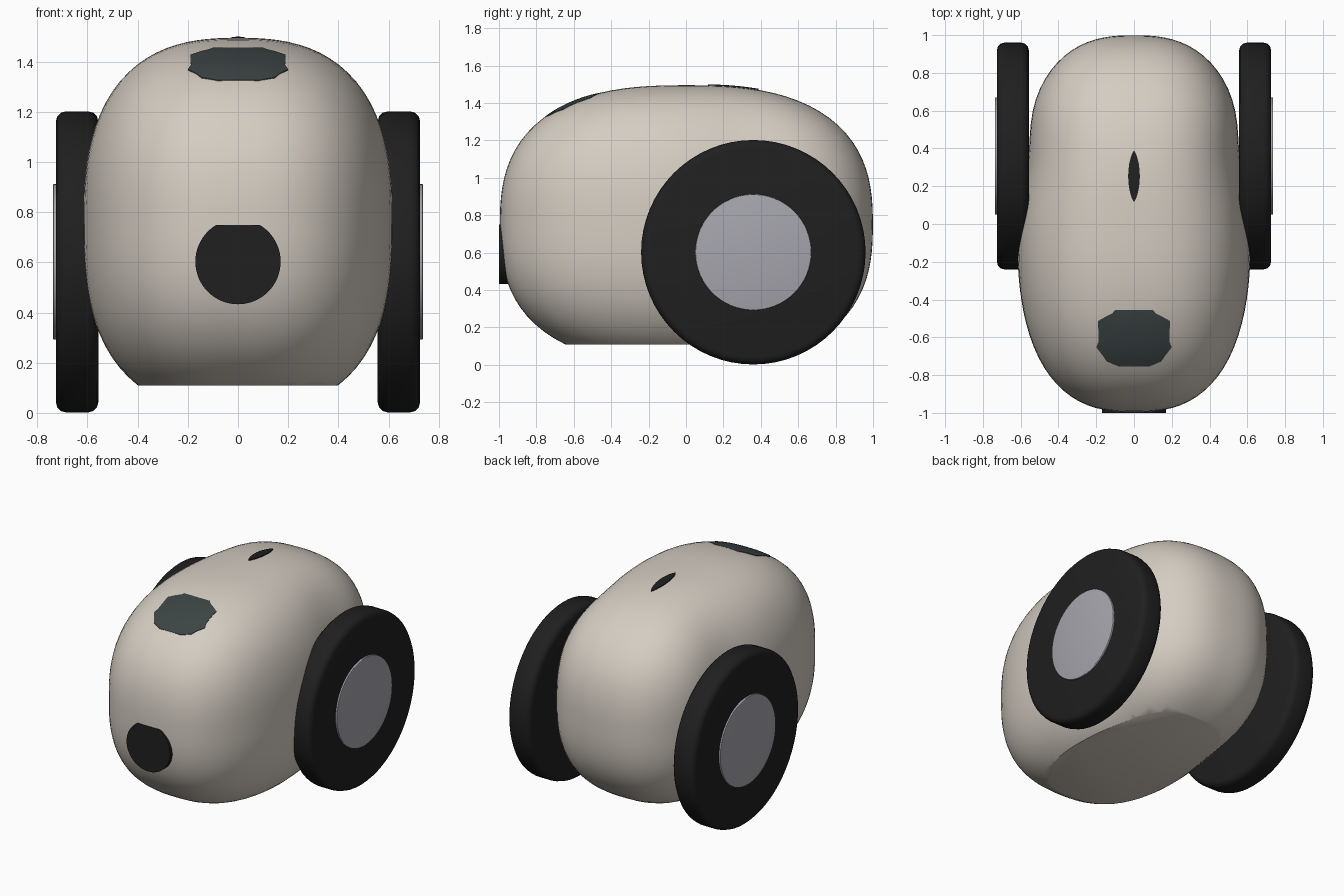
import bpy, bmesh, math
from mathutils import Vector, Matrix

cube = bpy.data.objects.get("Cube")
if cube:
    bpy.data.objects.remove(cube, do_unlink=True)

POWER = 2.6
HALF = Vector((0.62, 0.997, 0.745))
CENTRE = Vector((0, 0.002, 0.75))


def material(name, colour):
    m = bpy.data.materials.new(name)
    m.use_nodes = True
    m.diffuse_color = (*colour, 1)
    m.node_tree.nodes["Principled BSDF"].inputs["Base Color"].default_value = (*colour, 1)
    return m


cream = material("warm cream", (0.66, 0.61, 0.54))
black = material("rubber black", (0.014, 0.014, 0.014))
slate = material("dark slate", (0.045, 0.058, 0.058))
silver = material("silver grey", (0.38, 0.38, 0.42))


def finish(name, bm, mat, angle=35):
    bmesh.ops.recalc_face_normals(bm, faces=bm.faces)
    mesh = bpy.data.meshes.new(name)
    bm.to_mesh(mesh)
    bm.free()
    mesh.materials.append(mat)
    obj = bpy.data.objects.new(name, mesh)
    bpy.context.collection.objects.link(obj)
    bpy.ops.object.select_all(action='DESELECT')
    obj.select_set(True)
    bpy.context.view_layer.objects.active = obj
    bpy.ops.object.shade_smooth_by_angle(angle=math.radians(angle))
    return obj


def pinch(y):
    # Waist between the wheels
    return 1 - 0.075 * math.exp(-((y - 0.33) / 0.27) ** 2)


def top_height(x, y):
    u = abs(x / (HALF.x * pinch(y))) ** POWER + abs((y - CENTRE.y) / HALF.y) ** POWER
    return CENTRE.z + HALF.z * max(0, 1 - u) ** (1 / POWER)


# Body: rounded box with a flat underside
bm = bmesh.new()
bmesh.ops.create_cube(bm, size=2)
bmesh.ops.subdivide_edges(bm, edges=bm.edges[:], cuts=23, use_grid_fill=True)
for v in bm.verts:
    d = Vector([math.tan(c * math.pi / 4) for c in v.co])
    d /= sum(abs(c) ** POWER for c in d) ** (1 / POWER)
    p = Vector([d[i] * HALF[i] + CENTRE[i] for i in range(3)])
    p.x *= pinch(p.y)
    v.co = p
cut = bmesh.ops.bisect_plane(bm, geom=bm.verts[:] + bm.edges[:] + bm.faces[:],
                             plane_co=(0, 0, 0.11), plane_no=(0, 0, -1), clear_outer=True)
rim = [e for e in cut["geom_cut"] if isinstance(e, bmesh.types.BMEdge)]
bmesh.ops.contextual_create(bm, geom=rim)
finish("body", bm, cream)


def surface_plate(name, outline, centre_y, lift, mat, rings=6):
    # Thin patch made of concentric rings that follow the top of the body
    bm = bmesh.new()
    loops = []
    for r in range(1, rings + 1):
        t = r / rings
        loop = []
        for x, y in outline:
            px, py = x * t, centre_y + y * t
            loop.append(bm.verts.new((px, py, top_height(px, py) + lift)))
        loops.append(loop)
    n = len(outline)
    bm.faces.new(loops[0])
    for a, b in zip(loops, loops[1:]):
        for i in range(n):
            j = (i + 1) % n
            bm.faces.new((a[i], a[j], b[j], b[i]))
    # Short skirt sinking into the body
    skirt = [bm.verts.new(v.co - Vector((0, 0, lift + 0.004))) for v in loops[-1]]
    for i in range(n):
        j = (i + 1) % n
        bm.faces.new((loops[-1][i], loops[-1][j], skirt[j], skirt[i]))
    return finish(name, bm, mat)


# Forehead panel
half = [(0.08, -0.152), (0.145, -0.125), (0.165, -0.095), (0.2, -0.05), (0.188, -0.02),
        (0.19, 0.09), (0.145, 0.115), (0.115, 0.13), (0.1, 0.148)]
panel = half + [(-x, y) for x, y in reversed(half)]
surface_plate("forehead_panel", panel, -0.603, 0.003, slate)

# Slim slot on the back
arc = [math.tau * i / 24 for i in range(24)]
slot = [(0.031 * math.sin(a) * abs(math.sin(a)) ** 0.5, 0.135 * math.cos(a)) for a in arc]
surface_plate("top_slot", slot, 0.253, 0.006, black)


def disc(name, radius, near, far, axis, centre, mat, bevel=0, sides=64, cut_z=None):
    # Cylinder spanning near..far along the axis
    bm = bmesh.new()
    turn = Matrix.Rotation(math.pi / 2, 4, 'Y' if axis == 0 else 'X')
    spot = Vector(centre)
    spot[axis] = (near + far) / 2
    bmesh.ops.create_cone(bm, cap_ends=True, segments=sides, radius1=radius, radius2=radius,
                          depth=abs(far - near), matrix=Matrix.Translation(spot) @ turn)
    if bevel:
        rims = [e for e in bm.edges if any(len(f.verts) > 4 for f in e.link_faces)]
        bmesh.ops.bevel(bm, geom=rims, offset=bevel, segments=3, profile=0.5, affect='EDGES')
    if cut_z:
        res = bmesh.ops.bisect_plane(bm, geom=bm.verts[:] + bm.edges[:] + bm.faces[:],
                                     plane_co=(0, 0, cut_z), plane_no=(0, 0, 1), clear_outer=True)
        bmesh.ops.contextual_create(
            bm, geom=[e for e in res["geom_cut"] if isinstance(e, bmesh.types.BMEdge)])
    return finish(name, bm, mat)


# Round nose, flat along its upper edge
disc("nose", 0.17, -1.0, -0.9, 1, (0, 0, 0.603), black, cut_z=0.75)

# Wheels and hubcaps on both sides
for side, s in (("left", 1), ("right", -1)):
    axle = (0, 0.36, 0.602)
    disc(side + "_tyre", 0.6, s * 0.557, s * 0.726, 0, axle, black, bevel=0.04)
    disc(side + "_hubcap", 0.31, s * 0.7, s * 0.737, 0, axle, silver, bevel=0.004)
